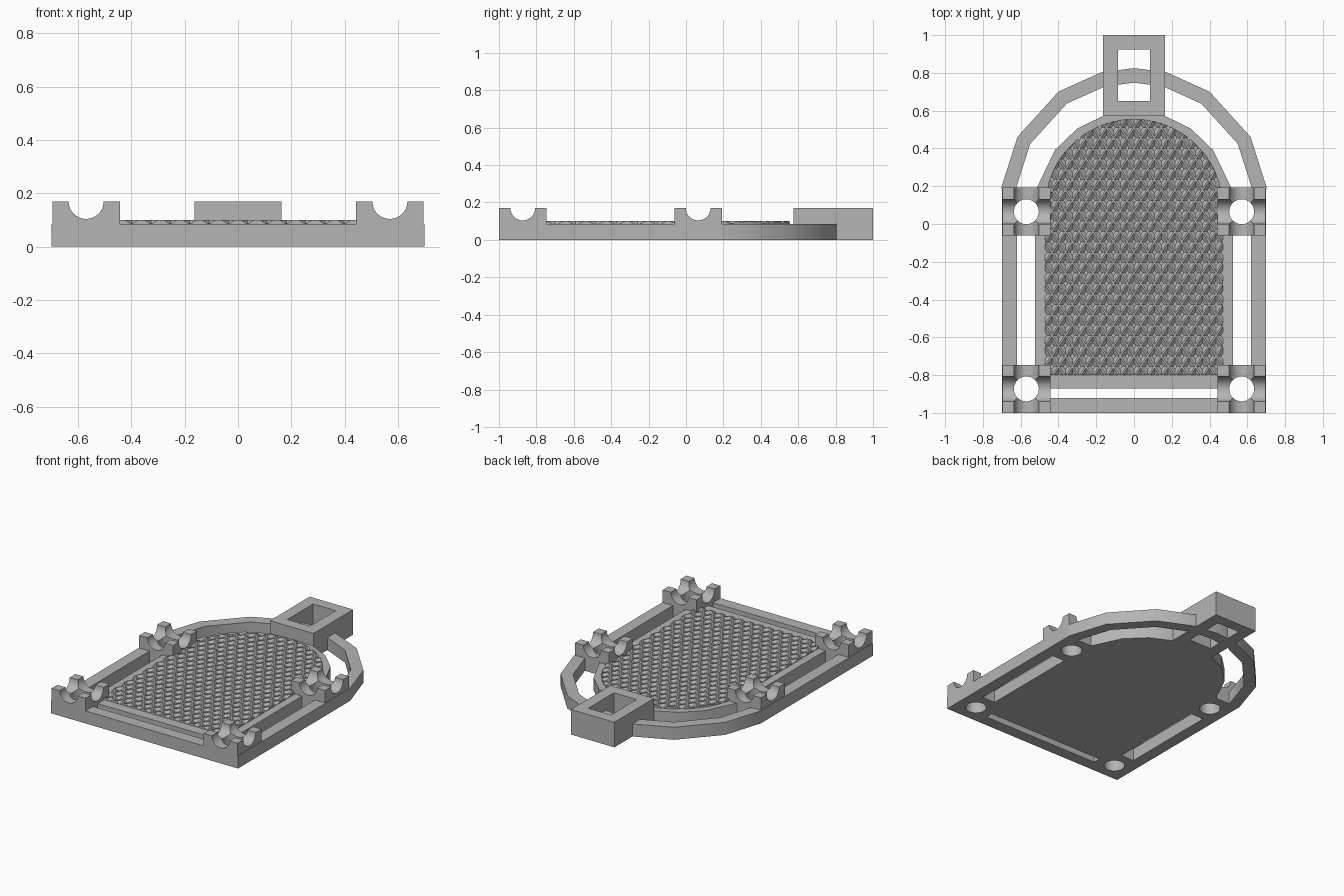
import bpy, bmesh, math
from mathutils import Vector

if "Cube" in bpy.data.objects:
    bpy.data.objects.remove(bpy.data.objects["Cube"], do_unlink=True)

grey = bpy.data.materials.new("plain_grey")
grey.use_nodes = True
COLOR = (0.46, 0.46, 0.46, 1)
grey.diffuse_color = COLOR
grey.node_tree.nodes["Principled BSDF"].inputs["Base Color"].default_value = COLOR

BASE, TOP, PAD = 0.085, 0.17, 0.1


def finish(name, bm, recalc=True):
    if recalc:
        bmesh.ops.recalc_face_normals(bm, faces=bm.faces)
    me = bpy.data.meshes.new(name)
    bm.to_mesh(me)
    bm.free()
    me.materials.append(grey)
    ob = bpy.data.objects.new(name, me)
    bpy.context.collection.objects.link(ob)
    return ob


def arch_outline(half, bottom, radius, cy, angles):
    """Counter-clockwise outline: square bottom, rounded top."""
    full = angles + [90] + [180 - a for a in reversed(angles)]
    arc = [(radius * math.cos(math.radians(a)), cy + radius * math.sin(math.radians(a)))
           for a in full]
    spring = arc[0][1] - 0.02
    return [(-half, bottom), (half, bottom), (half, spring)] + arc + [(-half, spring)]


def rect(x, y0, y1):
    return [(-x, y0), (x, y0), (x, y1), (-x, y1)]


def prism(name, outline, height):
    bm = bmesh.new()
    face = bm.faces.new([bm.verts.new((x, y, 0)) for x, y in outline])
    ext = bmesh.ops.extrude_face_region(bm, geom=[face], use_keep_orig=True)
    verts = [g for g in ext["geom"] if isinstance(g, bmesh.types.BMVert)]
    bmesh.ops.translate(bm, verts=verts, vec=(0, 0, height))
    return finish(name, bm)


def ring(name, outer, inner, height):
    bm = bmesh.new()
    loops = [[bm.verts.new((x, y, z)) for x, y in pts]
             for pts, z in ((outer, 0), (outer, height), (inner, height), (inner, 0))]
    n = len(outer)
    for k in range(4):
        a, b = loops[k], loops[(k + 1) % 4]
        for i in range(n):
            j = (i + 1) % n
            bm.faces.new((a[i], a[j], b[j], b[i]))
    return finish(name, bm)


def cut(ob, center, axis):
    """Drill a round hole along an axis."""
    bpy.ops.mesh.primitive_cylinder_add(
        vertices=32, radius=0.066, depth=0.6, location=center,
        rotation=Vector((0, 0, 1)).rotation_difference(Vector(axis)).to_euler())
    drill = bpy.context.object
    mod = ob.modifiers.new("drill", 'BOOLEAN')
    mod.operation, mod.solver, mod.object = 'DIFFERENCE', 'EXACT', drill
    bpy.context.view_layer.objects.active = ob
    bpy.ops.object.modifier_apply(modifier=mod.name)
    bpy.data.objects.remove(drill, do_unlink=True)


# Arched outer frame, inner plate and hanging loop
rim_angles = [6.5, 29, 55.5, 76]
frame = ring("outer_frame", arch_outline(0.7, -1, 0.705, 0.12, rim_angles),
             arch_outline(0.62, -0.92, 0.628, 0.12, rim_angles), BASE)
plate = prism("inner_plate",
              arch_outline(0.523, -0.87, 0.525, 0.075, [14, 37, 55, 73]), BASE)
loop = ring("hanging_loop", rect(0.163, 0.575, 1), rect(0.085, 0.65, 0.925), TOP)

# Corner posts with crossed channels and a vertical hole
posts = []
for side, sx in (("left", 1), ("right", -1)):
    for row, y in (("front", -0.873), ("back", 0.065)):
        x = sx * 0.57
        post = prism(f"{row}_{side}_post",
                     [(x + dx * 0.127, y + dy * 0.127)
                      for dx, dy in ((-1, -1), (1, -1), (1, 1), (-1, 1))], TOP)
        cut(post, (x, y, TOP), (1, 0, 0))
        cut(post, (x, y, TOP), (0, 1, 0))
        for ob in (post, frame, plate):
            cut(ob, (x, y, 0), (0, 0, 1))
        posts.append(post)

# Diamond grip pad: sunken diamond cells trimmed to the arch
W, H = 0.0725, 0.11
bm = bmesh.new()
for j in range(-2, 28):
    for i in range(-8, 9):
        cx, cy = (i + 0.5 * (j % 2)) * W, -0.755 + j * H / 2
        levels = [[bm.verts.new((cx + dx * W / 2 * s, cy + dy * H / 2 * s, z))
                   for dx, dy in ((1, 0), (0, 1), (-1, 0), (0, -1))]
                  for s, z in ((1, PAD), (0.86, PAD), (0.3, BASE + 0.001))]
        for a, b in zip(levels, levels[1:]):
            for k in range(4):
                m = (k + 1) % 4
                bm.faces.new((a[k], a[m], b[m], b[k]))
        bm.faces.new(levels[-1])
bmesh.ops.remove_doubles(bm, verts=bm.verts, dist=0.0005)
outline = arch_outline(0.47, -0.8, 0.47, 0.085, list(range(6, 90, 6)))
for (x0, y0), (x1, y1) in zip(outline, outline[1:] + outline[:1]):
    bmesh.ops.bisect_plane(bm, geom=bm.verts[:] + bm.edges[:] + bm.faces[:], dist=1e-5,
                           plane_co=(x0, y0, 0), plane_no=(y1 - y0, x0 - x1, 0),
                           clear_outer=True)
skirt = bmesh.ops.extrude_edge_only(bm, edges=[e for e in bm.edges if e.is_boundary])
for g in skirt["geom"]:
    if isinstance(g, bmesh.types.BMVert):
        g.co.z = BASE - 0.005
bm.normal_update()
finish("grip_pad", bm, recalc=False)

# Smooth the round walls, keep edges crisp
bpy.ops.object.select_all(action='DESELECT')
for ob in [frame, plate, loop] + posts:
    ob.select_set(True)
bpy.context.view_layer.objects.active = frame
bpy.ops.object.shade_smooth_by_angle(angle=math.radians(30))
